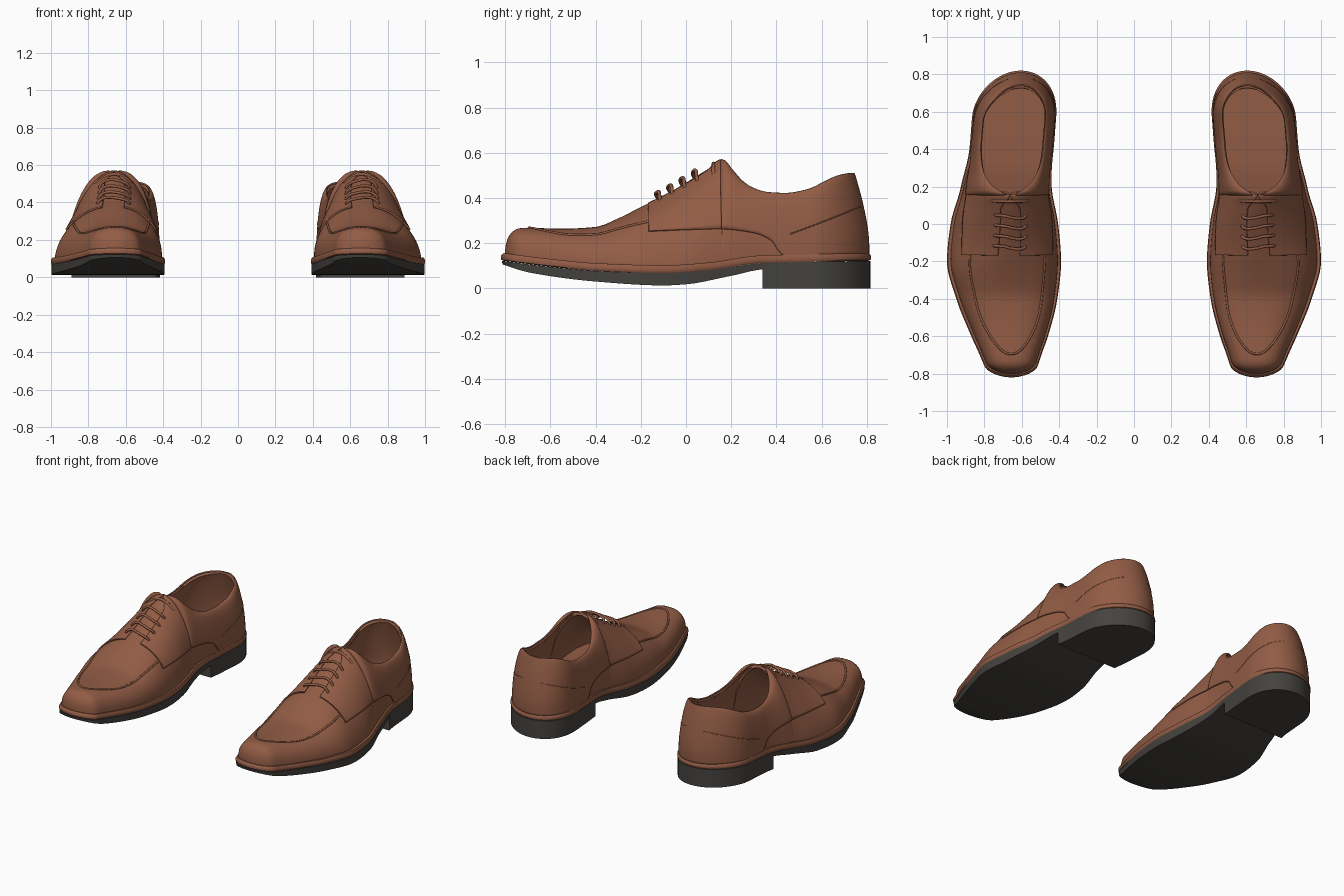
import bpy, bmesh, math
from mathutils import Vector

if "Cube" in bpy.data.objects:
    bpy.data.objects.remove(bpy.data.objects["Cube"])


def material(name, rgb):
    m = bpy.data.materials.new(name)
    m.diffuse_color = (*rgb, 1)
    m.use_nodes = True
    m.node_tree.nodes["Principled BSDF"].inputs["Base Color"].default_value = m.diffuse_color
    return m


LEATHER = material("brown leather", (0.29, 0.108, 0.06))
RUBBER = material("dark rubber", (0.06, 0.056, 0.05))


def curve(*pts):
    """Smooth monotone interpolation through (y, value) points."""
    xs, vs = zip(*pts)
    d = [(vs[i + 1] - vs[i]) / (xs[i + 1] - xs[i]) for i in range(len(xs) - 1)]
    m = [d[0]] + [0 if a * b <= 0 else 2 * a * b / (a + b) for a, b in zip(d, d[1:])] + [d[-1]]

    def f(x):
        x = min(max(x, xs[0]), xs[-1])
        i = max(k for k in range(len(d)) if x >= xs[k])
        h = xs[i + 1] - xs[i]
        t = (x - xs[i]) / h
        return (vs[i] * (1 + 2 * t) * (1 - t) ** 2 + m[i] * h * t * (1 - t) ** 2
                + vs[i + 1] * t * t * (3 - 2 * t) + m[i + 1] * h * t * t * (t - 1))
    return f


# Shoe plan and profile, heel at +y, for the shoe at x > 0
centre = curve((-.82, .655), (-.6, .665), (-.4, .68), (-.2, .695), (0, .693), (.2, .683), (.4, .655), (.6, .638), (.82, .605))
width = curve((-.82, .12), (-.7, .165), (-.6, .205), (-.4, .27), (-.2, .305), (0, .2875), (.2, .2425), (.4, .225), (.82, .225))
sole_top = curve((-.82, .122), (-.6, .095), (-.4, .077), (-.1, .068), (.1, .08), (.34, .112), (.82, .122))
sole_low = curve((-.82, .106), (-.7, .07), (-.4, .03), (-.1, .013), (0, .018), (.2, .055), (.36, .085), (.82, .085))
top_line = curve((-.82, .265), (-.7, .268), (-.55, .264), (-.4, .272), (-.3, .31), (-.2, .36), (-.1, .41), (0, .468), (.1, .53),
                 (.16, .563), (.2, .52), (.25, .465), (.3, .435), (.36, .418), (.44, .414), (.55, .43), (.65, .465), (.72, .49), (.82, .512))
boxiness = curve((-.82, 2.6), (-.4, 2.5), (-.1, 1.9), (.1, 1.75), (.3, 1.8), (.6, 2), (.82, 2))
lean = curve((-.82, 0), (-.4, -.01), (0, -.035), (.2, -.02), (.45, 0), (.82, 0))
quarter_low = curve((-.2, .25), (.15, .262), (.3, .245), (.38, .21), (.43, .14), (.82, .1))
K = 1.022
END = .82 / K
MOUTH = .16


def rounding(d, r, p):
    q = min(max(1 - d / r, 0), 1)
    return (1 - q ** p) ** (1 / p)


def half_width(y):
    return width(y) * rounding(y + .82, .06, 2) * rounding(.82 - y, .25, 2)


def section(s):
    """Base height, rim height, half width, mouth half width at station s."""
    zb = sole_top(s) + .02
    zc = zb + (top_line(s) - zb) * rounding(s + END, .08, 2.4)
    w = .94 * half_width(s * K)
    q = min(max((s - MOUTH) / .26, 0), 1)
    return zb, zc, w, w * .78 * math.sqrt(1 - (1 - q) ** 2)


def surf(side, s, u):
    zb, zc, w, o = section(s)
    e = 2 / boxiness(s)
    f, g = max(math.cos(u), 0) ** e, max(math.sin(u), 0) ** e
    z = zb + (zc - zb) * g
    t = min(max((s - .4) / .4, 0), 1)
    back = .065 * t * t * (3 - 2 * t) * max(0, (z - .2) / .31) ** 1.5
    return Vector((centre(s * K) + lean(s) * g + side * (o + (w - o) * f), s - back, z))


def u_at_width(s, f):
    return math.acos(min(max(f, 0), 1) ** (boxiness(s) / 2))


def u_at_height(s, z):
    zb, zc, _, _ = section(s)
    return math.asin(min(max((z - zb) / max(zc - zb, 1e-6), 0), 1) ** (boxiness(s) / 2))


def on_surf(side, s, u, off):
    u = min(max(u, .02), 1.54)
    n = (surf(side, s + .004, u) - surf(side, s - .004, u)).cross(surf(side, s, u + .01) - surf(side, s, u - .01)) * side
    return surf(side, s, u) + n.normalized() * off


def spaced(a, b, n):
    return [a + (b - a) * (1 - math.cos(math.pi * i / n)) / 2 for i in range(n + 1)]


def finish(bm, name, mat, thick=0, offset=-1):
    bmesh.ops.remove_doubles(bm, verts=bm.verts, dist=1e-5)
    bmesh.ops.dissolve_degenerate(bm, edges=bm.edges, dist=1e-6)
    me = bpy.data.meshes.new(name)
    bm.to_mesh(me)
    bm.free()
    me.materials.append(mat)
    me.shade_smooth()
    me.set_sharp_from_angle(angle=math.radians(40))
    ob = bpy.data.objects.new(name, me)
    bpy.context.collection.objects.link(ob)
    if thick:
        mod = ob.modifiers.new("thickness", 'SOLIDIFY')
        mod.thickness, mod.offset = thick, offset
    ob.modifiers.new("pair", 'MIRROR')
    return ob


def sheet(name, stations, u_range, thick, offset, n=22):
    """Both halves of a leather layer lying on the shoe surface."""
    bm = bmesh.new()
    for side in (-1, 1):
        rows = []
        for s in stations:
            a, b = u_range(s)
            rows.append([bm.verts.new(surf(side, s, a + (b - a) * j / n)) for j in range(n + 1)])
        for r, q in zip(rows, rows[1:]):
            for j in range(n):
                face = [r[j], q[j], q[j + 1], r[j + 1]]
                bm.faces.new(face if side > 0 else face[::-1])
    return finish(bm, name, LEATHER, thick, offset)


def slab(name, stations, low, high, profile, mat):
    """Plate with the shoe outline; profile lists (outline scale, height fraction)."""
    bm = bmesh.new()
    rings = []
    for y in stations:
        ring = []
        for side, prof in ((-1, profile), (1, profile[::-1])):
            for m, h in prof:
                ring.append(bm.verts.new((centre(y) + side * m * half_width(y), y * m, low(y) + (high(y) - low(y)) * h)))
        rings.append(ring)
    for r, q in zip(rings, rings[1:]):
        for j in range(len(r)):
            k = (j + 1) % len(r)
            bm.faces.new((r[j], r[k], q[k], q[j]))
    if half_width(stations[0]) > .01:
        bm.faces.new(rings[0])
    bmesh.ops.remove_doubles(bm, verts=bm.verts, dist=1e-5)
    bmesh.ops.recalc_face_normals(bm, faces=bm.faces)
    return finish(bm, name, mat)


def tube(name, paths, radius):
    """Round cords along the paths, on both shoes."""
    cu = bpy.data.curves.new(name, 'CURVE')
    cu.dimensions = '3D'
    cu.bevel_depth, cu.bevel_resolution, cu.use_fill_caps = radius, 2, True
    for pts in paths:
        for mx in (1, -1):
            sp = cu.splines.new('POLY')
            sp.points.add(len(pts) - 1)
            for p, v in zip(sp.points, pts):
                p.co = (mx * v.x, v.y, v.z, 1)
            sp.use_smooth = True
    cu.materials.append(LEATHER)
    bpy.context.collection.objects.link(bpy.data.objects.new(name, cu))


# Sole, heel block and welt
full = spaced(-.82, .82, 70)
slab("sole", full, sole_low, sole_top, [(.99, 0), (.995, 1)], RUBBER)
slab("heel_block", spaced(.34, .82, 30), lambda y: 0, sole_top, [(.995, 0), (.995, 1)], RUBBER)
slab("welt", full, sole_top, lambda y: sole_top(y) + .034,
     [(.985, 0), (.997, .15), (1, .45), (.997, .75), (.985, 1)], LEATHER)

# Upper shell and the raised rear quarters with the lace flaps
sheet("upper", spaced(-END, MOUTH, 44) + spaced(MOUTH, END, 40)[1:], lambda s: (0, math.pi / 2), .014, -1)
flap_gap = curve((-.2, .2), (.08, .2), (MOUTH, 0), (.82, 0))
sheet("quarters", spaced(-.165, MOUTH, 18) + spaced(MOUTH, END, 40)[1:],
      lambda s: (u_at_height(s, quarter_low(s)), u_at_width(s, flap_gap(s))), .009, 1)

# Raised apron seam round the toe
apron = []
for i in range(61):
    a = -1 + 2 * i / 60
    side = 1 if a >= 0 else -1
    if abs(a) < .5:
        ang = abs(a) * math.pi
        s, f = -.46 - .235 * math.cos(ang), .7 * math.sin(ang) ** .9
    else:
        s, f = -.46 + (abs(a) - .5) * 2 * .295, .7
    apron.append(on_surf(side, s, u_at_width(s, f), 0))
tube("apron_seam", [apron], .006)

# Heel counter seams
tube("counter_seam", [[on_surf(side, .46 + .33 * i / 16, u_at_height(.46 + .33 * i / 16, .24 + .12 * i / 16), .008)
                       for i in range(17)] for side in (-1, 1)], .003)


# Laces and the tongue edge, arched across the instep
def across(s0, reach, lift, wave):
    pts = []
    for i in range(21):
        a = -1 + i / 10
        s = s0 + wave * math.sin(a * 3)
        side = 1 if a >= 0 else -1
        pts.append(on_surf(side, s, u_at_width(s, abs(a) * reach), lift * (1 - a ** 6)))
    return pts


tube("laces", [across(s, .31, .027, .008) for s in (-.115, -.06, -.005, .05)], .008)
tube("tongue_edge", [across(.125, .42, .006, 0)], .009)
